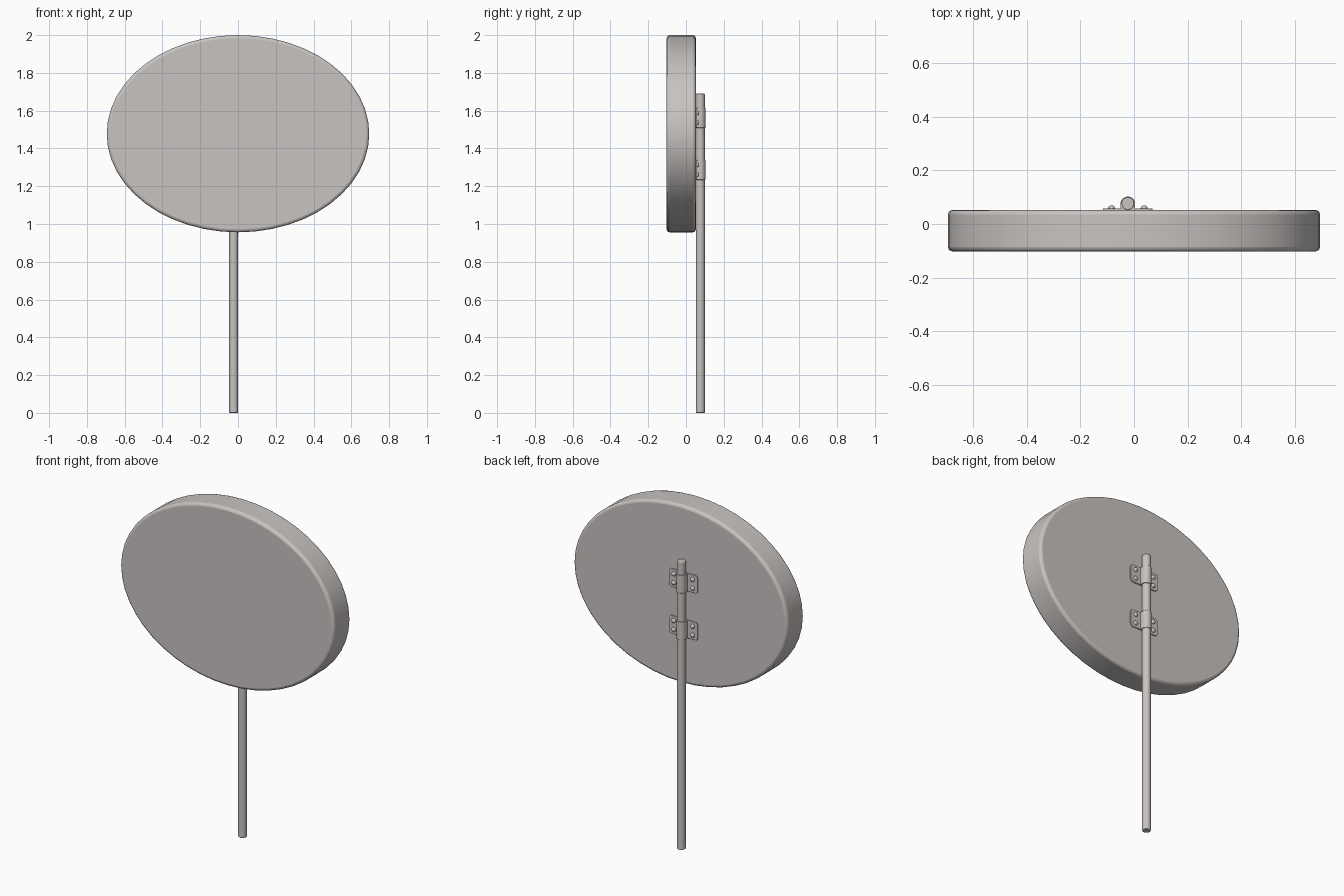
import bpy, bmesh, math
from mathutils import Matrix

if "Cube" in bpy.data.objects:
    bpy.data.objects.remove(bpy.data.objects["Cube"])

metal = bpy.data.materials.new("warm_grey")
metal.diffuse_color = (0.58, 0.55, 0.535, 1)
metal.use_nodes = True
metal.node_tree.nodes["Principled BSDF"].inputs["Base Color"].default_value = metal.diffuse_color

POLE_X, POLE_Y = -0.023, 0.076
BACK = 0.052  # y of the panel's back face


def finish(name, bm, bevel=0.0, segs=3, angle=35):
    bmesh.ops.recalc_face_normals(bm, faces=bm.faces)
    me = bpy.data.meshes.new(name)
    bm.to_mesh(me)
    bm.free()
    ob = bpy.data.objects.new(name, me)
    bpy.context.collection.objects.link(ob)
    me.materials.append(metal)
    if bevel:
        m = ob.modifiers.new("bevel", 'BEVEL')
        m.width, m.segments = bevel, segs
        m.limit_method = 'ANGLE'
        m.angle_limit = math.radians(40)
    bpy.ops.object.select_all(action='DESELECT')
    bpy.context.view_layer.objects.active = ob
    ob.select_set(True)
    bpy.ops.object.shade_smooth_by_angle(angle=math.radians(angle))
    return ob


def prism(name, pts, vec, **kw):
    """Extrude a closed 3D outline along vec."""
    bm = bmesh.new()
    f = bm.faces.new([bm.verts.new(p) for p in pts])
    r = bmesh.ops.extrude_face_region(bm, geom=[f], use_keep_orig=True)
    bmesh.ops.translate(bm, vec=vec, verts=[v for v in r["geom"] if isinstance(v, bmesh.types.BMVert)])
    return finish(name, bm, **kw)


def arc(cx, cy, rx, ry, a0, a1, n):
    return [(cx + rx * math.cos(math.radians(a0 + (a1 - a0) * i / n)),
             cy + ry * math.sin(math.radians(a0 + (a1 - a0) * i / n))) for i in range(n + 1)]


# oval sign panel
oval = arc(0, 1.478, 0.695, 0.522, 0, 360, 48)[:-1]
prism("sign_panel", [(x, -0.102, z) for x, z in oval], (0, BACK + 0.102, 0), bevel=0.016)

# pole
ring = arc(POLE_X, POLE_Y, 0.0235, 0.0235, 0, 360, 32)[:-1]
prism("pole", [(x, y, 0) for x, y in ring], (0, 0, 1.69), bevel=0.004)

# two clamps, each a rounded plate, a sleeve over the pole and four domed bolts
for label, zc in (("upper", 1.562), ("lower", 1.287)):
    h, w, r = 0.053, 0.093, 0.018
    plate = []
    for sx, sz, a in ((1, 1, 0), (-1, 1, 90), (-1, -1, 180), (1, -1, 270)):
        plate += arc(POLE_X + sx * (w - r), zc + sz * (h - r), r, r, a, a + 90, 6)
    prism(label + "_clamp_plate", [(x, BACK - 0.001, z) for x, z in plate], (0, 0.007, 0), bevel=0.0015, segs=2)

    R = 0.0275
    u = [(POLE_X + R, BACK)] + arc(POLE_X, POLE_Y - 0.001, R, R, 0, 180, 20) + [(POLE_X - R, BACK)]
    prism(label + "_clamp_sleeve", [(x, y, zc - h) for x, y in u], (0, 0, 2 * h), bevel=0.0015, segs=2)

    bm = bmesh.new()
    for sx in (-1, 1):
        for sz in (-1, 1):
            m = (Matrix.Translation((POLE_X + sx * 0.061, BACK + 0.006, zc + sz * 0.026))
                 @ Matrix.Diagonal((0.013, 0.012, 0.013, 1)) @ Matrix.Rotation(math.pi / 2, 4, 'X'))
            bmesh.ops.create_uvsphere(bm, u_segments=16, v_segments=10, radius=1, matrix=m)
    finish(label + "_clamp_bolts", bm)
